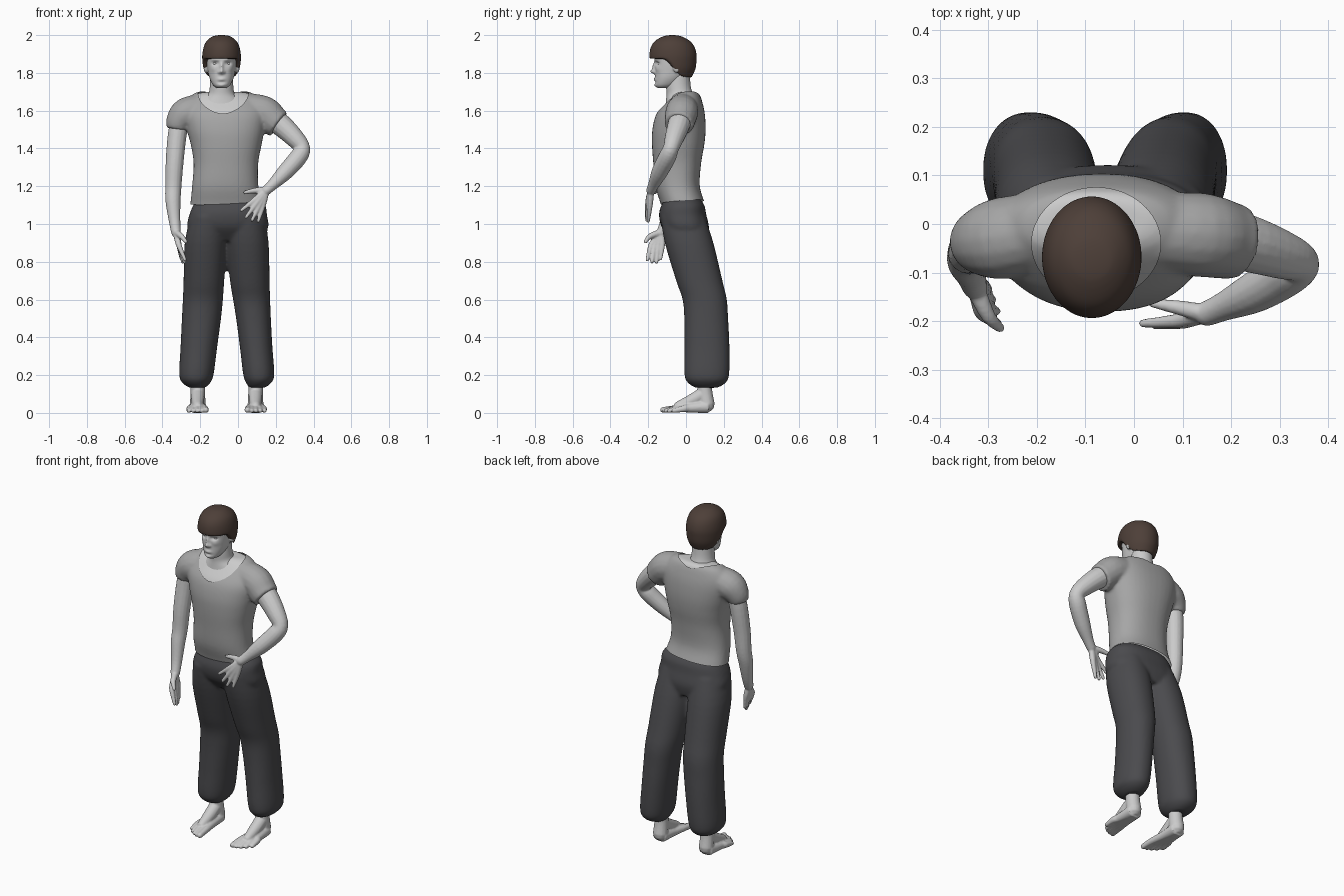
import bpy, bmesh, math
from mathutils import Vector, Matrix

if "Cube" in bpy.data.objects:
    bpy.data.objects.remove(bpy.data.objects["Cube"])

CX = -0.087  # middle of head and neck


def spline(pts, k=4):
    """Catmull-Rom interpolation of tuples."""
    out = []
    for i in range(len(pts) - 1):
        a, b, c, d = pts[max(i - 1, 0)], pts[i], pts[i + 1], pts[min(i + 2, len(pts) - 1)]
        for j in range(k):
            t = j / k
            out.append([0.5 * (2 * q + (r - p) * t + (2 * p - 5 * q + 4 * r - s) * t * t
                        + (3 * q - p - 3 * r + s) * t ** 3) for p, q, r, s in zip(a, b, c, d)])
    return out + [list(pts[-1])]


def skin_rings(bm, rings):
    vs = [[bm.verts.new(p) for p in r] for r in rings]
    n = len(vs[0])
    for a, b in zip(vs, vs[1:]):
        for i in range(n):
            bm.faces.new((a[i], a[(i + 1) % n], b[(i + 1) % n], b[i]))
    bm.faces.new(vs[0])
    bm.faces.new(vs[-1])


def loft(bm, rows, p=2.0, n=40):
    """Horizontal rounded sections: (z, x0, x1, y0, y1)."""
    rings = []
    for z, x0, x1, y0, y1 in spline(rows):
        ring = []
        for i in range(n):
            c, s = math.cos(math.tau * i / n), math.sin(math.tau * i / n)
            ring.append(((x0 + x1) / 2 + (x1 - x0) / 2 * math.copysign(abs(c) ** (2 / p), c),
                         (y0 + y1) / 2 + (y1 - y0) / 2 * math.copysign(abs(s) ** (2 / p), s), z))
        rings.append(ring)
    skin_rings(bm, rings)


def tube(bm, pts, rounded=True, n=16):
    """Round limb through (x, y, z, radius)."""
    q = spline(pts)
    if rounded:
        a, b = Vector(q[-1][:3]), Vector(q[-2][:3])
        d, r = (a - b).normalized(), q[-1][3]
        q += [[*(a + d * r * 0.55), r * 0.83], [*(a + d * r * 0.9), r * 0.4]]
    P = [Vector(v[:3]) for v in q]
    whole = (P[-1] - P[0]).normalized()
    ref = Vector((1, 0, 0)) if abs(whole.y) > 0.7 else Vector((0, 1, 0))
    rings = []
    for i, v in enumerate(q):
        t = (P[min(i + 1, len(P) - 1)] - P[max(i - 1, 0)]).normalized()
        u = t.cross(ref).normalized()
        w = t.cross(u)
        rings.append([P[i] + (u * math.cos(math.tau * j / n) + w * math.sin(math.tau * j / n)) * v[3]
                      for j in range(n)])
    skin_rings(bm, rings)


def ball(bm, c, s):
    bmesh.ops.create_uvsphere(bm, u_segments=20, v_segments=12, radius=1,
                              matrix=Matrix.Translation(c) @ Matrix.Diagonal((*s, 1)))


def evaluate(ob):
    me = bpy.data.meshes.new_from_object(ob.evaluated_get(bpy.context.evaluated_depsgraph_get()))
    ob.modifiers.clear()
    ob.data = me


def make(name, bm, voxel=0, smooth=0, color=None):
    """Turn a bmesh into an object, optionally fusing its pieces."""
    bmesh.ops.recalc_face_normals(bm, faces=bm.faces[:])
    me = bpy.data.meshes.new(name)
    bm.to_mesh(me)
    bm.free()
    ob = bpy.data.objects.new(name, me)
    bpy.context.collection.objects.link(ob)
    if voxel:
        m = ob.modifiers.new("fuse", 'REMESH')
        m.mode, m.voxel_size = 'VOXEL', voxel
        if smooth:
            m = ob.modifiers.new("soften", 'SMOOTH')
            m.factor, m.iterations = 0.5, smooth
        evaluate(ob)
    ob.data.shade_smooth()
    if color:
        mat = bpy.data.materials.new(name)
        mat.diffuse_color = (*color, 1)
        mat.use_nodes = True
        mat.node_tree.nodes["Principled BSDF"].inputs["Base Color"].default_value = mat.diffuse_color
        ob.data.materials.append(mat)
    return ob


# Trousers: pelvis and two baggy legs
bm = bmesh.new()
loft(bm, [(1.14, -.215, .105, -.11, .07), (1.10, -.237, .145, -.13, .097), (1.05, -.257, .153, -.143, .107),
          (.98, -.268, .16, -.127, .122), (.91, -.22, .11, -.07, .11)], 2.4)
ys = [(1.04, -.135, .10), (.9, -.112, .145), (.7, -.052, .193), (.6, -.018, .216), (.5, -.009, .223),
      (.35, -.008, .23), (.2, -.008, .228), (.155, .015, .205), (.133, .05, .165)]
left = [(-.25, -.06), (-.282, -.06), (-.288, -.073), (-.292, -.08), (-.297, -.09), (-.304, -.11),
        (-.311, -.13), (-.29, -.15), (-.255, -.175)]
right = [(-.06, .14), (-.062, .162), (-.042, .167), (-.026, .17), (-.01, .174), (.01, .182),
         (.028, .192), (.045, .172), (.06, .14)]
for xs in (left, right):
    loft(bm, [(z, x0, x1, y0, y1) for (z, y0, y1), (x0, x1) in zip(ys, xs)], 2.15)
make("trousers", bm, .009, 6, (.07, .07, .076))

# Shirt: torso with two short sleeves
bm = bmesh.new()
loft(bm, [(1.05, -.26, .135, -.12, .12), (1.11, -.252, .128, -.135, .1), (1.2, -.243, .108, -.162, .073),
          (1.32, -.235, .107, -.173, .08), (1.42, -.25, .125, -.18, .097), (1.5, -.272, .14, -.178, .104),
          (1.58, -.29, .15, -.158, .1), (1.64, -.28, .135, -.115, .088), (1.69, -.235, .08, -.07, .07),
          (1.705, -.18, .03, -.04, .045)], 2.3)
tube(bm, [(-.2, -.015, 1.61, .08), (-.275, -.03, 1.583, .085), (-.312, -.036, 1.54, .071),
          (-.321, -.038, 1.5, .056)], False)
tube(bm, [(.04, -.015, 1.615, .08), (.135, -.022, 1.592, .087), (.185, -.032, 1.55, .082),
          (.215, -.038, 1.527, .077)], False)
shirt = make("shirt", bm, .009, 5, (.38, .38, .38))
bm = bmesh.new()
bm.from_mesh(shirt.data)
body = bm.copy()
bmesh.ops.bisect_plane(bm, geom=bm.verts[:] + bm.edges[:] + bm.faces[:], plane_co=(-.06, 0, 1.117),
                       plane_no=(-.05, -.08, 1), clear_inner=True)
bmesh.ops.holes_fill(bm, edges=[e for e in bm.edges if e.is_boundary], sides=0)
bm.to_mesh(shirt.data)
bm.free()


def oval(p):
    return math.hypot((p.x + .078) / .133, (p.y + .04) / .115)


# Neck opening
bm = bmesh.new()
bmesh.ops.create_cone(bm, cap_ends=True, segments=64, radius1=1, radius2=1, depth=.5,
                      matrix=Matrix.Translation((-.078, -.04, 1.75)) @ Matrix.Diagonal((.133, .115, 1, 1)))
cutter = make("neck_cutter", bm)
cutter.hide_render = True
m = shirt.modifiers.new("neck", 'BOOLEAN')
m.operation, m.object, m.solver = 'DIFFERENCE', cutter, 'EXACT'
evaluate(shirt)
bpy.data.objects.remove(cutter)
bm = bmesh.new()
bm.from_mesh(shirt.data)
bmesh.ops.delete(bm, geom=[f for f in bm.faces if all(oval(v.co) < 1.001 and v.co.z > 1.45 for v in f.verts)
                           or (f.normal.z < -.9 and f.calc_center_median().z < 1.14)], context='FACES')
bm.to_mesh(shirt.data)
bm.free()

# Skin inside the neck opening
body.normal_update()
for v, no in [(v, v.normal.copy()) for v in body.verts]:
    v.co -= no * .007
bmesh.ops.delete(body, geom=[f for f in body.faces if f.calc_center_median().z < 1.52
                             or oval(f.calc_center_median()) > 1.3], context='FACES')
make("upper_chest", body)

# Neck
bm = bmesh.new()
loft(bm, [(z, CX - r, CX + r, y0, y1) for z, r, y0, y1 in
          [(1.79, .06, -.1, .02), (1.73, .062, -.105, .025), (1.69, .07, -.103, .036),
           (1.66, .1, -.105, .055), (1.62, .14, -.11, .07)]])
make("neck", bm)

# Head with sculpted face
bm = bmesh.new()
loft(bm, [(z, CX - r, CX + r, y0, y1) for z, r, y0, y1 in
          [(1.72, .025, -.15, -.09), (1.735, .045, -.162, -.05), (1.77, .063, -.163, -.01),
           (1.81, .073, -.164, .025), (1.86, .08, -.166, .04), (1.92, .08, -.165, .04), (1.97, .05, -.13, 0)]], 2.2)
for s in (-1, 1):
    ball(bm, (CX + s * .083, -.05, 1.832), (.013, .02, .032))
head = make("head", bm, .005, 3)
bumps = [(0, 1.807, .022, .012, .012), (0, 1.832, .012, .009, .022), (.034, 1.85, -.013, .017, .010),
         (.03, 1.87, .005, .022, .007), (0, 1.766, .008, .02, .009), (0, 1.75, -.004, .02, .006),
         (0, 1.734, .006, .018, .01), (.015, 1.803, .006, .006, .007), (.045, 1.82, .004, .015, .015)]
for v in head.data.vertices:
    if v.co.y < -.1:
        dx, z = abs(v.co.x - CX), v.co.z
        v.co.y -= sum(a * math.exp(-((dx - x0) / sx) ** 2 - ((z - z0) / sz) ** 2) for x0, z0, a, sx, sz in bumps)
bm = bmesh.new()
for s in (-1, 1):
    ball(bm, (CX + s * .034, -.136, 1.85), (.014, .013, .009))
make("eyes", bm)

# Bowl-cut hair, with the rim raised over face and ears
bm = bmesh.new()
loft(bm, [(z, CX - r, CX + r, y0, y1) for z, r, y0, y1 in
          [(2.0, .012, -.085, -.06), (1.994, .046, -.12, -.025), (1.97, .078, -.163, .02), (1.94, .094, -.185, .044),
           (1.9, .102, -.194, .056), (1.865, .102, -.192, .056), (1.82, .096, -.184, .05), (1.775, .08, -.165, .03)]])
for v in bm.verts:
    t = min(max((v.co.y + .12) / .11, 0), 1)
    v.co.z = max(v.co.z, 1.875 - .1 * t * t * (3 - 2 * t))
make("hair", bm, .007, 3, (.075, .05, .04))


def arm(name, limb, wrist, knuckles, tips, thumb):
    bm = bmesh.new()
    tube(bm, limb + [(*wrist, .026)])
    w = Vector(wrist)
    for k, t in zip(knuckles, tips):
        mid = w.lerp(Vector(k), .5)
        tube(bm, [(*wrist, .017), (*mid, .017), (*k, .0145), (*t, .009)])
    tube(bm, [(*wrist, .02), (*thumb[0], .015), (*thumb[1], .0095)])
    make(name, bm, .005, 3)


# Hanging arm and bent arm with hand on hip
arm("hanging_arm", [(-.3, -.03, 1.58, .05), (-.322, -.04, 1.47, .05), (-.336, -.055, 1.32, .047),
                    (-.342, -.063, 1.2, .043), (-.344, -.08, 1.12, .04), (-.336, -.105, 1.02, .031)],
    (-.328, -.13, .955),
    [(-.312, -.186 + i * .02, .885) for i in range(4)],
    [(-.28, -.205, .81), (-.283, -.18, .798), (-.292, -.156, .797), (-.3, -.135, .815)],
    [(-.3, -.19, .935), (-.275, -.215, .905)])
arm("bent_arm", [(.14, -.02, 1.58, .06), (.22, -.036, 1.53, .06), (.3, -.062, 1.455, .051), (.34, -.08, 1.4, .042),
                 (.318, -.1, 1.352, .047), (.25, -.14, 1.275, .043), (.185, -.17, 1.21, .03)],
    (.15, -.185, 1.178),
    [(.085, -.2, 1.125), (.098, -.202, 1.11), (.113, -.198, 1.098), (.13, -.192, 1.09)],
    [(.018, -.205, 1.073), (.043, -.209, 1.037), (.074, -.208, 1.02), (.107, -.2, 1.015)],
    [(.09, -.172, 1.177), (.038, -.163, 1.167)])

# Bare feet, big toe on the inside
for name, x, s in (("right_foot", -.213, -1), ("left_foot", .093, 1)):
    bm = bmesh.new()
    tube(bm, [(x, .1, .2, .042), (x, .1, .12, .039), (x, .11, .045, .042)])
    tube(bm, [(x, .09, .1, .036), (x, .03, .065, .034), (x, -.04, .035, .026)])
    for i in range(5):
        d = s * (i - 1.9) * .021
        r = .0155 if i == 0 else .0115
        end = -.122 + .0035 * i * i
        tube(bm, [(x + d * .25, .115, .033, .035), (x + d * .6, .02, .026, .024),
                  (x + d * .95, -.06 + .003 * i * i, .022, .0185), (x + d * 1.08, end, r, r)])
    foot = make(name, bm, .005, 3)
    for v in foot.data.vertices:
        v.co.z = max(v.co.z, 0)
